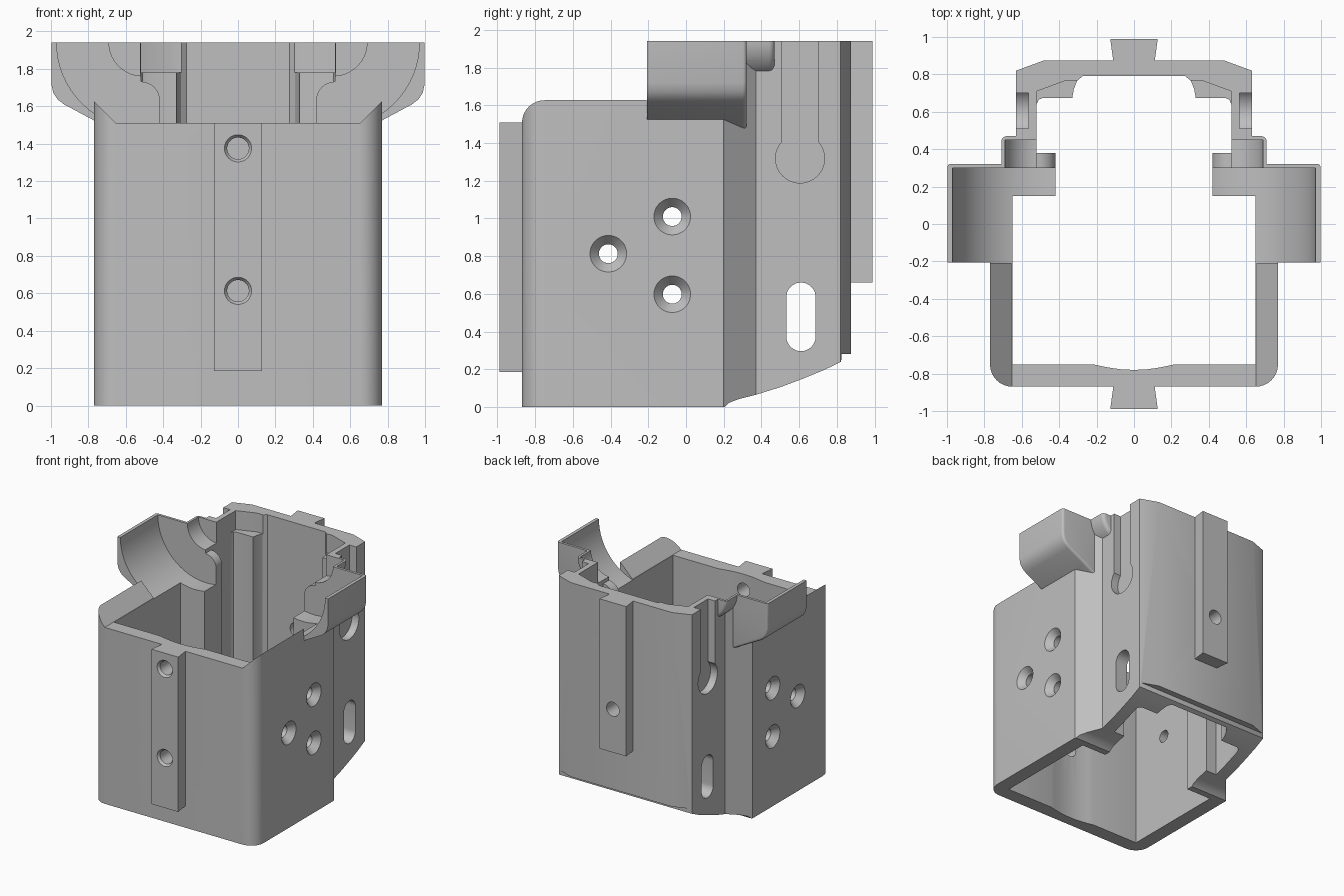
import bpy, bmesh, math
from mathutils import Matrix, Vector

cube = bpy.data.objects.get("Cube")
if cube:
    bpy.data.objects.remove(cube, do_unlink=True)

GREY = (0.52, 0.52, 0.52, 1)
mat = bpy.data.materials.new("plain_grey")
mat.use_nodes = True
mat.diffuse_color = GREY
mat.node_tree.nodes["Principled BSDF"].inputs["Base Color"].default_value = GREY


def finish(name, bm):
    bmesh.ops.recalc_face_normals(bm, faces=bm.faces)
    mesh = bpy.data.meshes.new(name)
    bm.to_mesh(mesh)
    bm.free()
    obj = bpy.data.objects.new(name, mesh)
    mesh.materials.append(mat)
    bpy.context.collection.objects.link(obj)
    return obj


def prism(name, pts, axis, a, b, soft=0):
    """Extrude a 2D outline along an axis from a to b; soft rounds the b end."""
    place = {"x": lambda u, v, w: (w, u, v),
             "y": lambda u, v, w: (u, w, v),
             "z": lambda u, v, w: (u, v, w)}[axis]
    bm = bmesh.new()
    face = bm.faces.new([bm.verts.new(place(u, v, a)) for u, v in pts])
    out = bmesh.ops.extrude_face_region(bm, geom=[face])["geom"]
    moved = [g for g in out if isinstance(g, bmesh.types.BMVert)]
    bmesh.ops.translate(bm, verts=moved, vec=Vector(place(0, 0, b - a)))
    if soft:
        rim = [e for e in bm.edges if all(v in moved for v in e.verts)]
        bmesh.ops.bevel(bm, geom=rim, offset=soft, segments=4, profile=0.5, affect="EDGES")
    return finish(name, bm)


def turned(name, centre, axis, profile, n=40):
    """Round solid from (radius, height) pairs along an axis."""
    turn = Vector((0, 0, 1)).rotation_difference(Vector(axis)).to_matrix().to_4x4()
    bm = bmesh.new()
    rings = [[bm.verts.new((r * math.cos(t), r * math.sin(t), h))
              for t in (math.tau * (i + 0.37) / n for i in range(n))] for r, h in profile]
    for low, high in zip(rings, rings[1:]):
        for i in range(n):
            j = (i + 1) % n
            bm.faces.new((low[i], low[j], high[j], high[i]))
    bm.faces.new(rings[0])
    bm.faces.new(rings[-1])
    bm.transform(Matrix.Translation(centre) @ turn)
    return finish(name, bm)


def arc(cx, cy, r, start, end, n=8):
    angles = [math.radians(start + (end - start) * i / n) for i in range(n + 1)]
    return [(cx + r * math.cos(t), cy + r * math.sin(t)) for t in angles]


def mirrored(half):
    """Complete a symmetric outline from its +x half."""
    return half + [(-x, y) for x, y in reversed(half) if x > 0.001]


def side(pts, s):
    return [(s * u, v) for u, v in pts]


def combine(target, tool, operation="DIFFERENCE"):
    tool.hide_render = True
    mod = target.modifiers.new("cut", "BOOLEAN")
    mod.operation = operation
    mod.solver = "EXACT"
    mod.use_self = True
    mod.use_hole_tolerant = True
    mod.object = tool
    bpy.context.view_layer.objects.active = target
    bpy.ops.object.modifier_apply(modifier=mod.name)
    bpy.data.objects.remove(tool, do_unlink=True)


TOP = 1.942
SHAFT = 0.51   # x of the scoop and shaft centre

# Outer shell, left tall and trimmed at the end
outline = arc(0.65, -0.75, 0.12, -90, 0) + [
    (0.77, 0.2), (0.63, 0.37), (0.63, 0.82), (0.48, 0.875)]
housing = prism("housing", mirrored(outline), "z", 0, 2.05)

# Curved rise under the back
rise = [(0.195, -0.2), (0.195, -0.01), (0.23, 0.023), (0.28, 0.042), (0.375, 0.066),
        (0.5, 0.105), (0.62, 0.15), (0.73, 0.195), (0.823, 0.24), (0.825, 0.28),
        (1.2, 0.28), (1.2, -0.2)]
combine(housing, prism("rise_cut", rise, "x", -1.2, 1.2))

# Low front with sloping side rims
rim = mirrored([(0.653, 1.51), (1.25, 2.107)])
combine(housing, prism("rim_cut", rim, "y", -1.2, -0.2))

# Side scoops and shaft bosses
ear = [(0.66, 2.04), (0.66, 1.466), (0.775, 1.527), (0.93, 1.61), (0.965, 1.637),
       (0.988, 1.672), (0.998, 1.72), (0.998, 2.04)]
for s in (1, -1):
    combine(housing, prism("ear", side(ear, s), "y", -0.207, 0.322, 0.02), "UNION")
    boss = arc(SHAFT, TOP, 0.2, 2, 354, 44)
    combine(housing, prism("boss", side(boss, s), "y", 0.31, 0.47, 0.03), "UNION")

# Main cavity with side ledges and back posts
cavity = [(0, -0.78), (0.06, -0.778), (0.115, -0.771), (0.17, -0.761), (0.22, -0.75),
          (0.65, -0.75), (0.65, 0.15), (0.42, 0.15), (0.42, 0.38), (0.52, 0.38),
          (0.52, 0.64), (0.51, 0.665), (0.485, 0.675), (0.33, 0.675), (0.322, 0.72),
          (0.305, 0.765), (0.275, 0.79)]
combine(housing, prism("cavity_cut", mirrored(cavity), "z", -0.5, 2.5))
post_top = [(0.2, 0.6), (0.519, 0.6), (0.519, 0.71), (0.36, 0.768), (0.2, 0.768)]

for s in (1, -1):
    # Countersunk screw holes
    for y, z in ((-0.073, 1.01), (-0.073, 0.598), (-0.412, 0.813)):
        combine(housing, turned("screw_cut", (s * 0.77, y, z), (s, 0, 0),
                                [(0.05, -0.2), (0.05, -0.053), (0.106, 0.01)]))
    # Scoop hollow and shaft bore
    combine(housing, prism("scoop_cut", side(arc(SHAFT, TOP, 0.46, 2, 356, 59), s),
                           "y", -0.209, 0.3))
    combine(housing, prism("bore_cut", side(arc(SHAFT, TOP, 0.18, 2, 353, 39), s),
                           "y", 0.25, 0.45))
    # Rounded ledge top and lowered post top
    ledge = [(0.3, 2.2), (0.3, 1.62)] + arc(0.5195, 1.63, 0.102, 180, 90) + [(0.5195, 2.2)]
    combine(housing, prism("ledge_cut", side(ledge, s), "y", 0.1, 0.385))
    combine(housing, prism("post_cut", side(post_top, s), "z", 1.78, 2.3))
    # Keyhole groove
    neck = math.degrees(math.asin(0.095 / 0.13))
    keyhole = arc(0.605, 1.318, 0.13, 90 + neck, 450 - neck, 36) + [(0.7, 2.2), (0.51, 2.2)]
    combine(housing, prism("keyhole_cut", keyhole, "x", s * 0.565, s * 0.8))

# Oblong hole from side to side
oblong = arc(0.61, 0.582, 0.078, 0, 180, 16) + arc(0.61, 0.374, 0.078, 180, 360, 16)
combine(housing, prism("oblong_cut", oblong, "x", -1.1, 1.1))

# Level top
combine(housing, prism("top_cut", mirrored([(1.5, TOP), (1.5, 3)]), "y", -1.5, 1.5))

# Dovetail rails on the front and back
front_rail = prism("front_rail", mirrored([(0.127, -0.99), (0.11, -0.865)]), "z", 0.185, 1.51)
back_rail = prism("back_rail", mirrored([(0.11, 0.865), (0.127, 0.99)]), "z", 0.66, TOP)

# Rail screw holes
for z in (1.375, 0.613):
    for part in (housing, front_rail):
        combine(part, turned("hole_cut", (0, -0.99, z), (0, -1, 0),
                             [(0.058, -0.4), (0.058, -0.02), (0.08, 0.01)]))
for part in (housing, back_rail):
    combine(part, turned("hole_cut", (0, 0.9, 1.03), (0, 1, 0), [(0.06, -0.2), (0.06, 0.2)]))

# Smooth curves, keep edges sharp
for part in (housing, front_rail, back_rail):
    bpy.ops.object.select_all(action="DESELECT")
    part.select_set(True)
    bpy.context.view_layer.objects.active = part
    bpy.ops.object.shade_smooth_by_angle(angle=math.radians(25))
